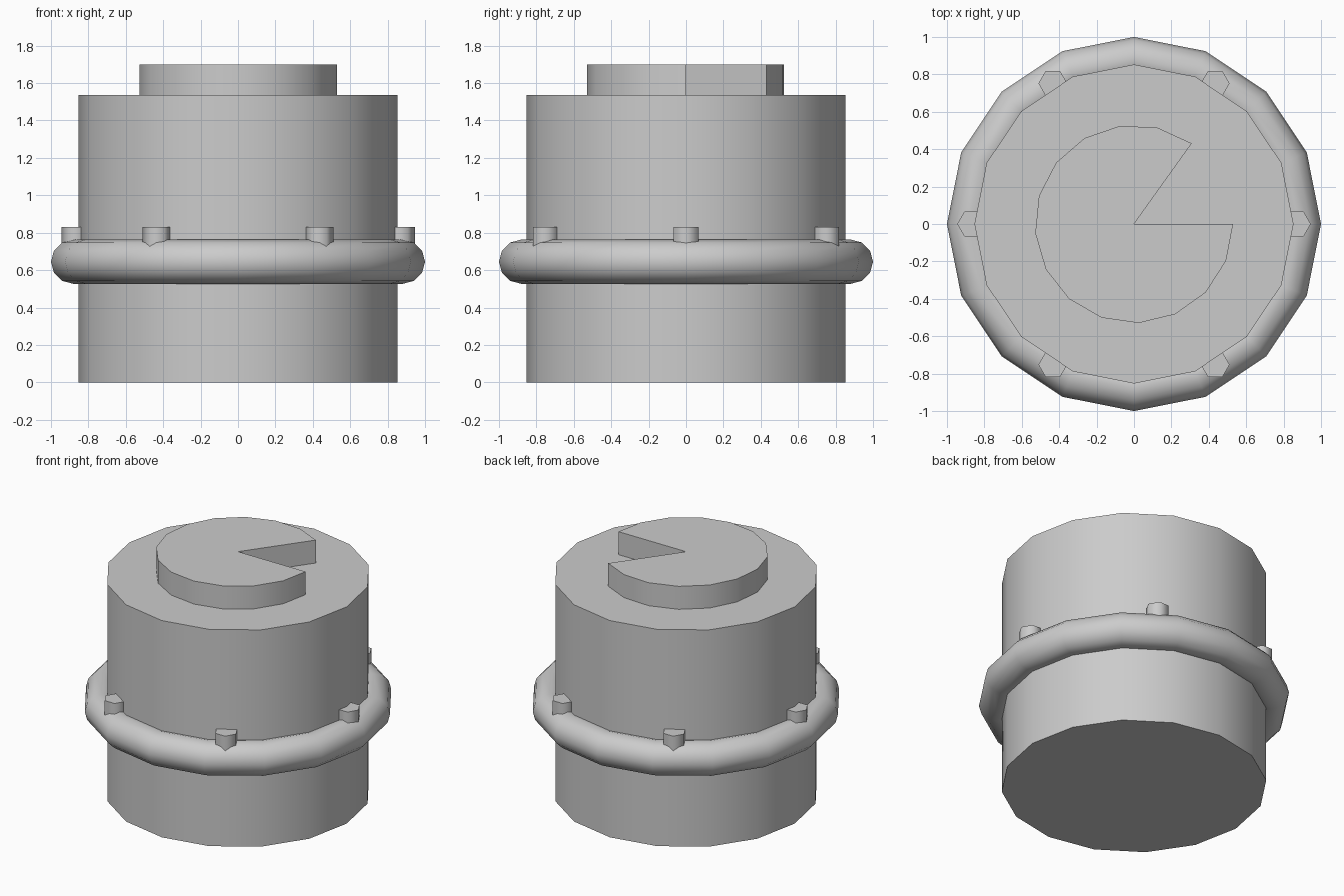
import bpy, bmesh
from math import cos, sin, pi, tau, radians

if "Cube" in bpy.data.objects:
    bpy.data.objects.remove(bpy.data.objects["Cube"])

grey = bpy.data.materials.new("plain_grey")
grey.diffuse_color = (0.6, 0.6, 0.6, 1)
grey.use_nodes = True
grey.node_tree.nodes["Principled BSDF"].inputs["Base Color"].default_value = grey.diffuse_color


def finish(name, bm, smooth_rule):
    """Turn a bmesh into an object, smoothing the faces chosen by the rule."""
    bmesh.ops.recalc_face_normals(bm, faces=bm.faces)
    for f in bm.faces:
        f.smooth = smooth_rule(f)
    me = bpy.data.meshes.new(name)
    bm.to_mesh(me)
    bm.free()
    me.materials.append(grey)
    ob = bpy.data.objects.new(name, me)
    bpy.context.collection.objects.link(ob)
    return ob


def prism(name, pts, z0, z1, smooth_rule):
    """Extrude a flat outline from z0 to z1."""
    bm = bmesh.new()
    lo = [bm.verts.new((x, y, z0)) for x, y in pts]
    hi = [bm.verts.new((x, y, z1)) for x, y in pts]
    bm.faces.new(lo[::-1])
    bm.faces.new(hi)
    for i in range(len(pts)):
        j = (i + 1) % len(pts)
        bm.faces.new((lo[i], lo[j], hi[j], hi[i]))
    return finish(name, bm, smooth_rule)


def circle(n, r, cx=0, cy=0):
    return [(cx + r * cos(tau * i / n), cy + r * sin(tau * i / n)) for i in range(n)]


def is_side(f):
    return abs(f.normal.z) < 0.5


# Main drum
prism("body", circle(16, 0.853), 0, 1.537, is_side)

# Raised disc on top with a wedge missing
start = radians(54.4)
arc = [start + (tau - start) * i / 14 for i in range(15)]
outline = [(0, 0)] + [(0.53 * cos(a), 0.53 * sin(a)) for a in arc]
prism("top_disc", outline, 1.537, 1.70,
      lambda f: is_side(f) and f.calc_center_median().xy.length > 0.4)

# Ring around the drum
bm = bmesh.new()
N, M, R, r, zc = 16, 12, 0.882, 0.118, 0.645
rows = []
for i in range(N):
    a = tau * i / N
    rows.append([bm.verts.new(((R + r * cos(tau * k / M)) * cos(a),
                               (R + r * cos(tau * k / M)) * sin(a),
                               zc + r * sin(tau * k / M))) for k in range(M)])
for i in range(N):
    p, q = rows[i], rows[(i + 1) % N]
    for k in range(M):
        m = (k + 1) % M
        bm.faces.new((p[k], q[k], q[m], p[m]))
finish("ring", bm, lambda f: True)

# Six hexagonal bolts on the ring, all facing the same way
for i in range(6):
    a = i * pi / 3
    prism(f"bolt_{i + 1}", circle(6, 0.077, 0.868 * cos(a), 0.868 * sin(a)),
          0.67, 0.83, is_side)
